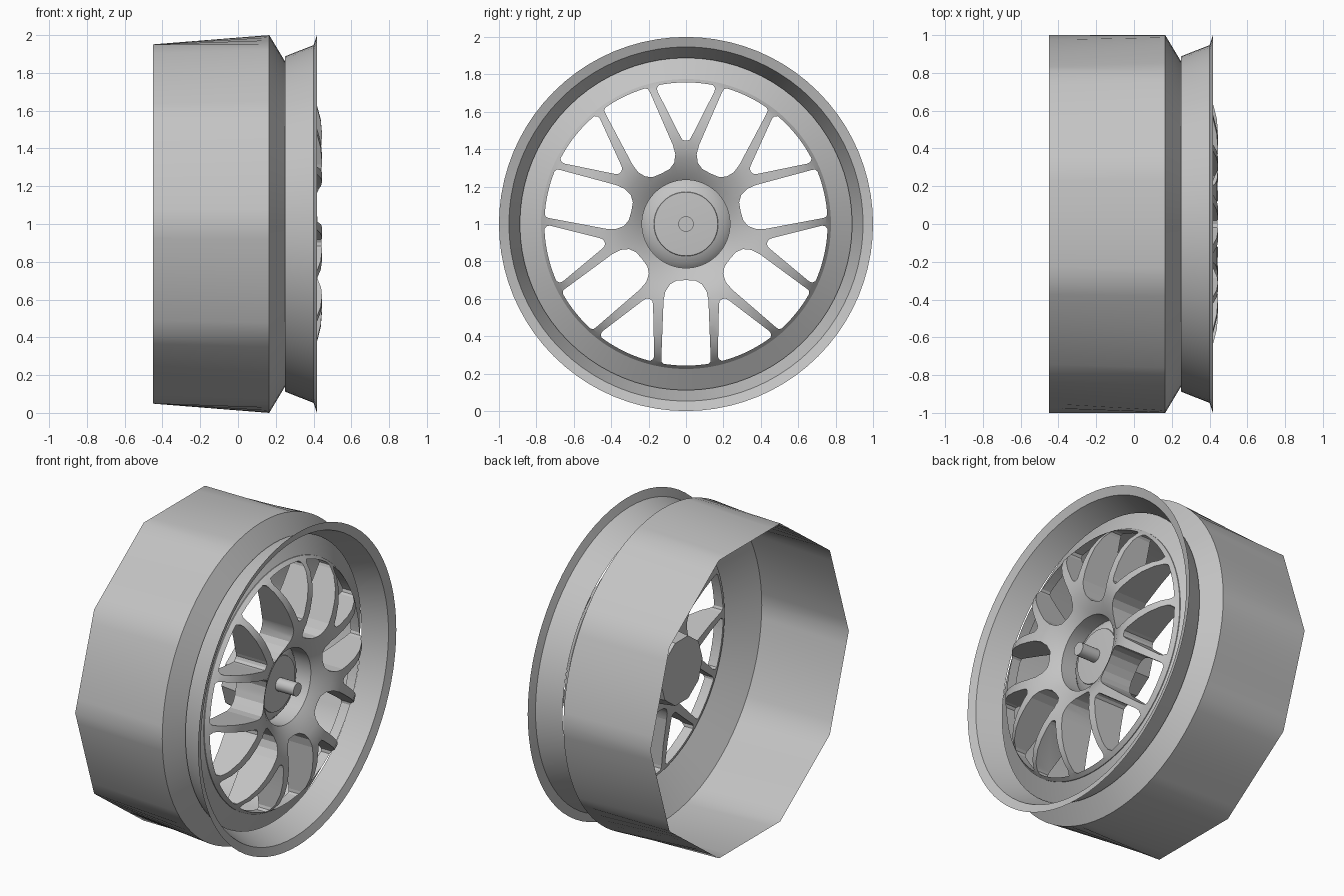
import bpy, bmesh, math
from math import sin, cos, pi, radians

if "Cube" in bpy.data.objects:
    bpy.data.objects.remove(bpy.data.objects["Cube"], do_unlink=True)

metal = bpy.data.materials.new("grey metal")
metal.use_nodes = True
GREY = (0.55, 0.55, 0.55, 1)
metal.diffuse_color = GREY
metal.node_tree.nodes["Principled BSDF"].inputs["Base Color"].default_value = GREY


def at(x, r, a):
    """Point at radius r and angle a around the axle."""
    return (x, r * cos(a), 1 + r * sin(a))


def finish(name, bm, smooth=True):
    mesh = bpy.data.meshes.new(name)
    bmesh.ops.remove_doubles(bm, verts=bm.verts, dist=1e-5)
    bmesh.ops.recalc_face_normals(bm, faces=bm.faces)
    bm.to_mesh(mesh)
    bm.free()
    mesh.materials.append(metal)
    obj = bpy.data.objects.new(name, mesh)
    bpy.context.collection.objects.link(obj)
    if smooth:
        shade(obj)
    return obj


def shade(obj):
    bpy.ops.object.select_all(action="DESELECT")
    obj.select_set(True)
    bpy.context.view_layer.objects.active = obj
    bpy.ops.object.shade_smooth_by_angle(angle=radians(28))


def lathe(name, profile, segs, closed=False, sides=0, smooth=True):
    """Spin an (x, r) profile; with sides set, the first ring becomes that polygon."""
    bm = bmesh.new()
    rings = []
    for k, (x, r) in enumerate(profile):
        ring = []
        for i in range(segs):
            a, rad = 2 * pi * i / segs, r
            if sides and k == 0:
                half = pi / sides
                rad = r * cos(half) / cos(a % (2 * half) - half)
            ring.append(bm.verts.new(at(x, rad, a)))
        rings.append(ring)
    pairs = list(zip(rings, rings[1:]))
    if closed:
        pairs.append((rings[-1], rings[0]))
    for p, q in pairs:
        for i in range(segs):
            j = (i + 1) % segs
            bm.faces.new((p[i], p[j], q[j], q[i]))
    return finish(name, bm, smooth)


def add_cutter(bm, half, angle):
    """Prism along the axle from a half outline of (side, radius) points, mirrored."""
    outline = half + [(-s, r) for s, r in reversed(half) if s > 0]
    a = angle
    rings = []
    for x in (0, 0.6):
        rings.append([bm.verts.new((x, r * cos(a) - s * sin(a), 1 + r * sin(a) + s * cos(a)))
                      for s, r in outline])
    n = len(outline)
    bm.faces.new(rings[0])
    bm.faces.new(rings[1][::-1])
    for i in range(n):
        j = (i + 1) % n
        bm.faces.new((rings[0][i], rings[0][j], rings[1][j], rings[1][i]))


def rim_arc(half_angle, r=0.757, steps=5):
    return [(r * sin(t), r * cos(t)) for t in
            [half_angle * (1 - i / steps) for i in range(steps + 1)]]


# Barrel: ten-sided rear edge blending into a round shoulder, then the front cone
lathe("barrel", [(-0.45, 1.0), (0.165, 1.0), (0.302, 0.772)], 80, sides=10)

# Front lip
lathe("front_lip", [(0.25, 0.888), (0.40, 0.947), (0.418, 1.0)], 80)

# Spoke disc: lathed solid with a dished centre
spokes = lathe("spokes", [
    (0.24, 0.235), (0.35, 0.235), (0.38, 0.275), (0.42, 0.35), (0.44, 0.41), (0.445, 0.48),
    (0.438, 0.56), (0.42, 0.63), (0.385, 0.70), (0.34, 0.75), (0.305, 0.775),
    (0.27, 0.775), (0.25, 0.6), (0.22, 0.42), (0.19, 0.3), (0.19, 0.235)], 112, closed=True)

# Openings: seven wide rounded ones alternate with seven narrow wedges
wide = [(0, 0.30), (0.05, 0.303), (0.085, 0.322), (0.11, 0.36), (0.12, 0.41),
        (0.132, 0.72), (0.130, 0.738)] + rim_arc(radians(9))
wedge = [(0, 0.445), (0.018, 0.45), (0.03, 0.468), (0.153, 0.71),
         (0.155, 0.727)] + rim_arc(radians(11))
bm = bmesh.new()
for k in range(7):
    add_cutter(bm, wedge, pi / 2 + 2 * pi * k / 7)
    add_cutter(bm, wide, pi / 2 + 2 * pi * (k + 0.5) / 7)
cutter = finish("opening_cutter", bm, smooth=False)
cutter.hide_render = True
mod = spokes.modifiers.new("openings", "BOOLEAN")
mod.operation, mod.solver, mod.object = "DIFFERENCE", "EXACT", cutter
bpy.context.view_layer.objects.active = spokes
# Apply the cut ahead of the shading modifier, then drop the cutter
bpy.ops.object.modifier_move_to_index(modifier=mod.name, index=0)
bpy.ops.object.modifier_apply(modifier=mod.name)
bpy.data.objects.remove(cutter, do_unlink=True)
shade(spokes)

# Hub: centre cap, axle pin and the ten-sided drum behind
lathe("centre_cap", [(0.24, 0.236), (0.265, 0.21), (0.28, 0.172), (0.285, 0.17), (0.295, 0)], 48)
lathe("axle_pin", [(0.28, 0.041), (0.42, 0.041), (0.42, 0)], 20)
lathe("hub_drum", [(0.03, 0), (0.03, 0.21), (0.23, 0.236)], 10, smooth=False)
